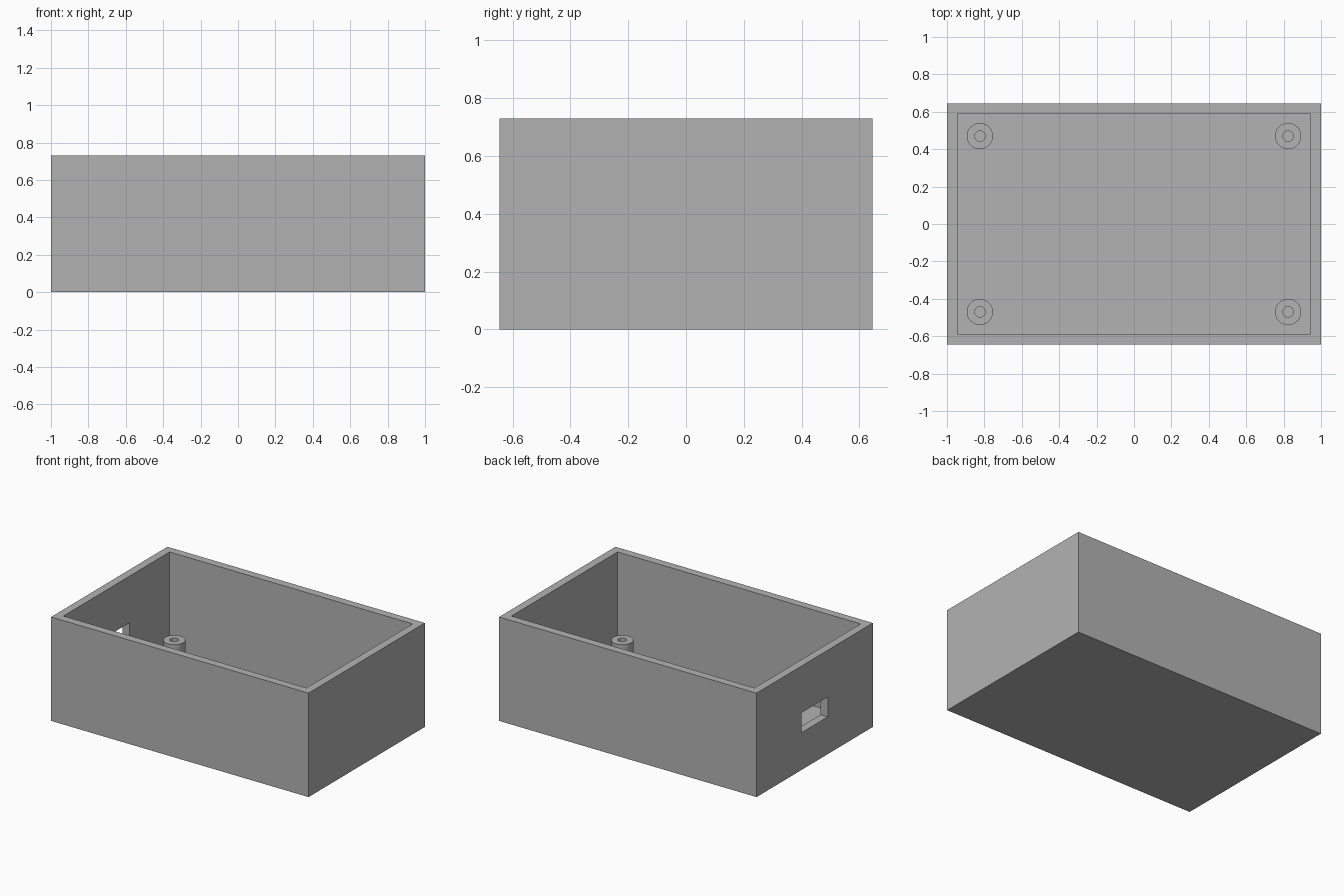
import bpy
import bmesh
from math import tau
from mathutils import Matrix, Vector

if "Cube" in bpy.data.objects:
    bpy.data.objects.remove(bpy.data.objects["Cube"], do_unlink=True)

LENGTH, WIDTH, HEIGHT, WALL = 2.0, 1.29, 0.73, 0.056
POST_X, POST_Y, POST_TOP = 0.824, 0.47, 0.19
POST_R, BORE_R, SIDES = 0.07, 0.028, 48

grey = bpy.data.materials.new("light grey plastic")
grey.use_nodes = True
grey.diffuse_color = (0.45, 0.45, 0.45, 1)
grey.node_tree.nodes["Principled BSDF"].inputs["Base Color"].default_value = grey.diffuse_color


def add_object(name, bm):
    bmesh.ops.recalc_face_normals(bm, faces=bm.faces)
    mesh = bpy.data.meshes.new(name)
    bm.to_mesh(mesh)
    bm.free()
    mesh.materials.append(grey)
    obj = bpy.data.objects.new(name, mesh)
    bpy.context.collection.objects.link(obj)
    return obj


def box(name, low, high):
    low, high = Vector(low), Vector(high)
    bm = bmesh.new()
    bmesh.ops.create_cube(bm, size=1, matrix=Matrix.Translation((low + high) / 2)
                          @ Matrix.Diagonal((high - low).to_4d()))
    return add_object(name, bm)


def activate(obj):
    bpy.ops.object.select_all(action='DESELECT')
    obj.select_set(True)
    bpy.context.view_layer.objects.active = obj


def cut(target, cutter):
    cutter.hide_render = True
    mod = target.modifiers.new("cut", 'BOOLEAN')
    mod.operation = 'DIFFERENCE'
    mod.solver = 'EXACT'
    mod.object = cutter
    activate(target)
    bpy.ops.object.modifier_apply(modifier=mod.name)
    bpy.data.objects.remove(cutter, do_unlink=True)


# Open-topped case with a hollow interior
x, y = LENGTH / 2, WIDTH / 2
case = box("enclosure_case", (-x, -y, 0), (x, y, HEIGHT))
cut(case, box("cavity_cutter", (WALL - x, WALL - y, WALL), (x - WALL, y - WALL, HEIGHT + 1)))

# Rectangular port through one end wall
cut(case, box("port_cutter", (-x - 0.1, -0.145, 0.262), (-x + 0.1, 0.145, 0.402)))

# Four bored screw posts standing on the floor
profile = [(BORE_R, WALL), (BORE_R, POST_TOP), (POST_R, POST_TOP), (POST_R, WALL)]
for x_name, sx in (("right", -1), ("left", 1)):
    for y_name, sy in (("front", -1), ("back", 1)):
        bm = bmesh.new()
        points = [bm.verts.new((r, 0, z)) for r, z in profile]
        edges = [bm.edges.new(pair) for pair in zip(points, points[1:])]
        bmesh.ops.spin(bm, geom=points + edges, axis=(0, 0, 1), cent=(0, 0, 0),
                       angle=tau, steps=SIDES)
        bmesh.ops.remove_doubles(bm, verts=bm.verts, dist=0.0001)
        post = add_object(f"screw_post_{y_name}_{x_name}", bm)
        post.location = (sx * POST_X, sy * POST_Y, 0)
        activate(post)
        bpy.ops.object.shade_smooth_by_angle()
